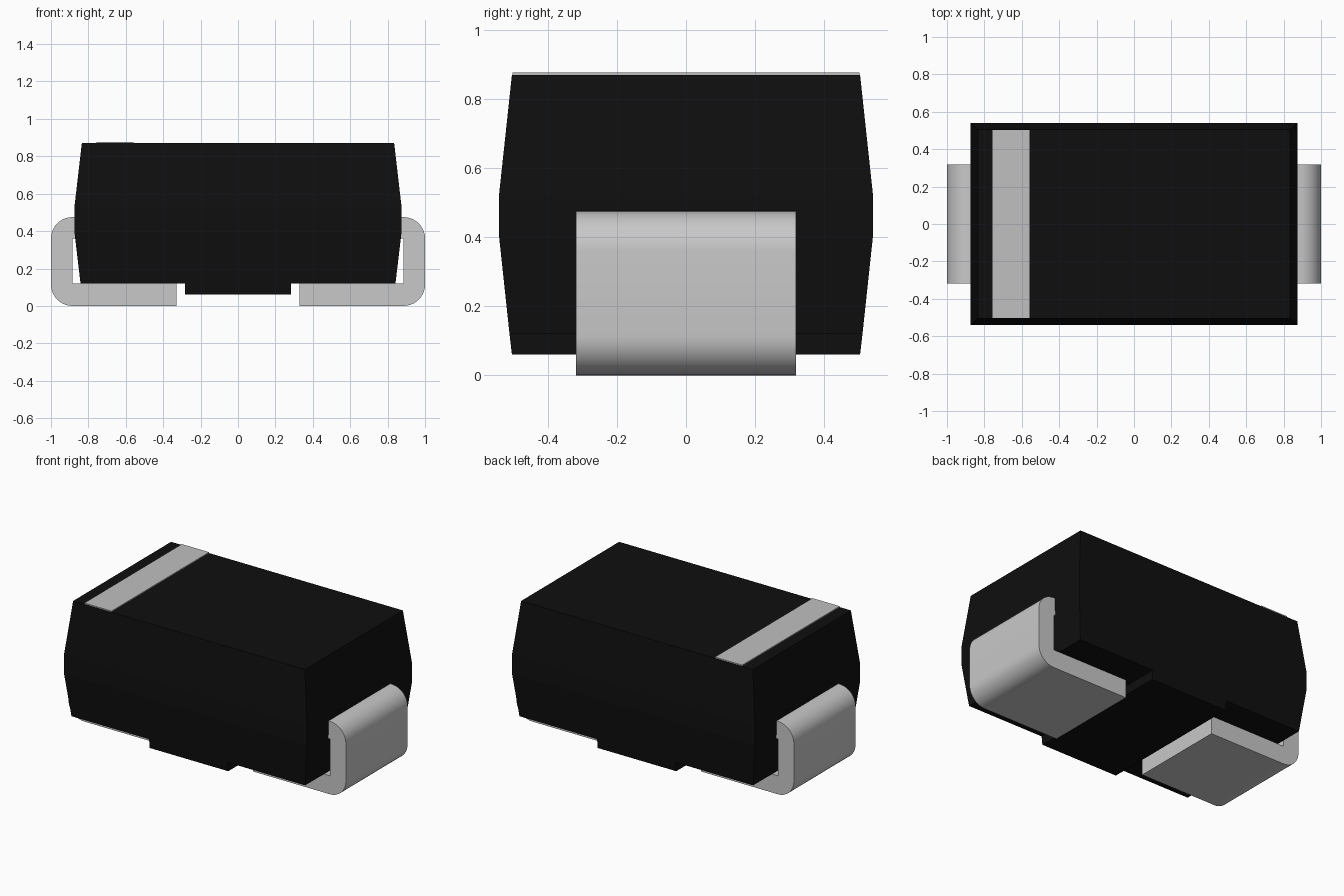
import bpy, bmesh, math

if "Cube" in bpy.data.objects:
    bpy.data.objects.remove(bpy.data.objects["Cube"], do_unlink=True)


def material(name, rgb, roughness=0.5):
    m = bpy.data.materials.new(name)
    m.use_nodes = True
    m.diffuse_color = (*rgb, 1)
    bsdf = next(n for n in m.node_tree.nodes if n.type == 'BSDF_PRINCIPLED')
    bsdf.inputs["Base Color"].default_value = (*rgb, 1)
    bsdf.inputs["Roughness"].default_value = roughness
    return m


BLACK = material("black plastic", (0.0048, 0.0048, 0.0048))
METAL = material("tin metal", (0.58, 0.58, 0.58))
GREY = material("grey marking", (0.53, 0.53, 0.53))


def finish(name, bm, mat):
    bmesh.ops.recalc_face_normals(bm, faces=bm.faces)
    mesh = bpy.data.meshes.new(name)
    bm.to_mesh(mesh)
    bm.free()
    mesh.materials.append(mat)
    obj = bpy.data.objects.new(name, mesh)
    bpy.context.collection.objects.link(obj)
    return obj


def rect_loft(name, rings, mat, x=0, top=True, bottom=True):
    """Stack of rectangles (half width, half depth, height) joined by side walls."""
    bm = bmesh.new()
    loops = [[bm.verts.new((x + sx * hx, sy * hy, z))
              for sx, sy in ((-1, -1), (1, -1), (1, 1), (-1, 1))]
             for hx, hy, z in rings]
    for a, b in zip(loops, loops[1:]):
        for i in range(4):
            j = (i + 1) % 4
            bm.faces.new((a[i], a[j], b[j], b[i]))
    if bottom:
        bm.faces.new(loops[0][::-1])
    if top:
        bm.faces.new(loops[-1])
    return finish(name, bm, mat)


def arc(cx, cz, r, start, end, steps=10):
    return [(cx + r * math.cos(math.radians(start + (end - start) * i / steps)),
             cz + r * math.sin(math.radians(start + (end - start) * i / steps)))
            for i in range(steps + 1)]


def lead(name, side):
    """Bent metal strip: foot, upright and a lip that enters the body."""
    r, h = 0.115, 0.475
    profile = ([(0.33, 0.0)] + arc(1 - r, r, r, -90, 0) + arc(1 - r, h - r, r, 0, 90)
               + [(0.80, h), (0.80, h - r), (1 - r, h - r), (1 - r, 0.12), (0.33, 0.12)])
    bm = bmesh.new()
    face = bm.faces.new([bm.verts.new((side * x, -0.318, z)) for x, z in profile])
    out = bmesh.ops.extrude_face_region(bm, geom=[face])
    moved = [v for v in out["geom"] if isinstance(v, bmesh.types.BMVert)]
    bmesh.ops.translate(bm, verts=moved, vec=(0, 0.636, 0))
    obj = finish(name, bm, METAL)
    bpy.ops.object.select_all(action='DESELECT')
    obj.select_set(True)
    bpy.context.view_layer.objects.active = obj
    bpy.ops.object.shade_smooth_by_angle(angle=math.radians(30))


# Moulded body, widest around the middle
rect_loft("body", [(0.842, 0.511, 0.12), (0.875, 0.541, 0.40),
                   (0.875, 0.541, 0.525), (0.835, 0.504, 0.87)], BLACK)
# Central pad under the body, continuing its taper
rect_loft("bottom_pad", [(0.283, 0.504, 0.06), (0.283, 0.511, 0.12)], BLACK, top=False)
# Polarity band on the top
rect_loft("marking_band", [(0.098, 0.502, 0.869), (0.098, 0.502, 0.877)], GREY, x=-0.658)
# Metal leads
lead("left_lead", 1)
lead("right_lead", -1)
